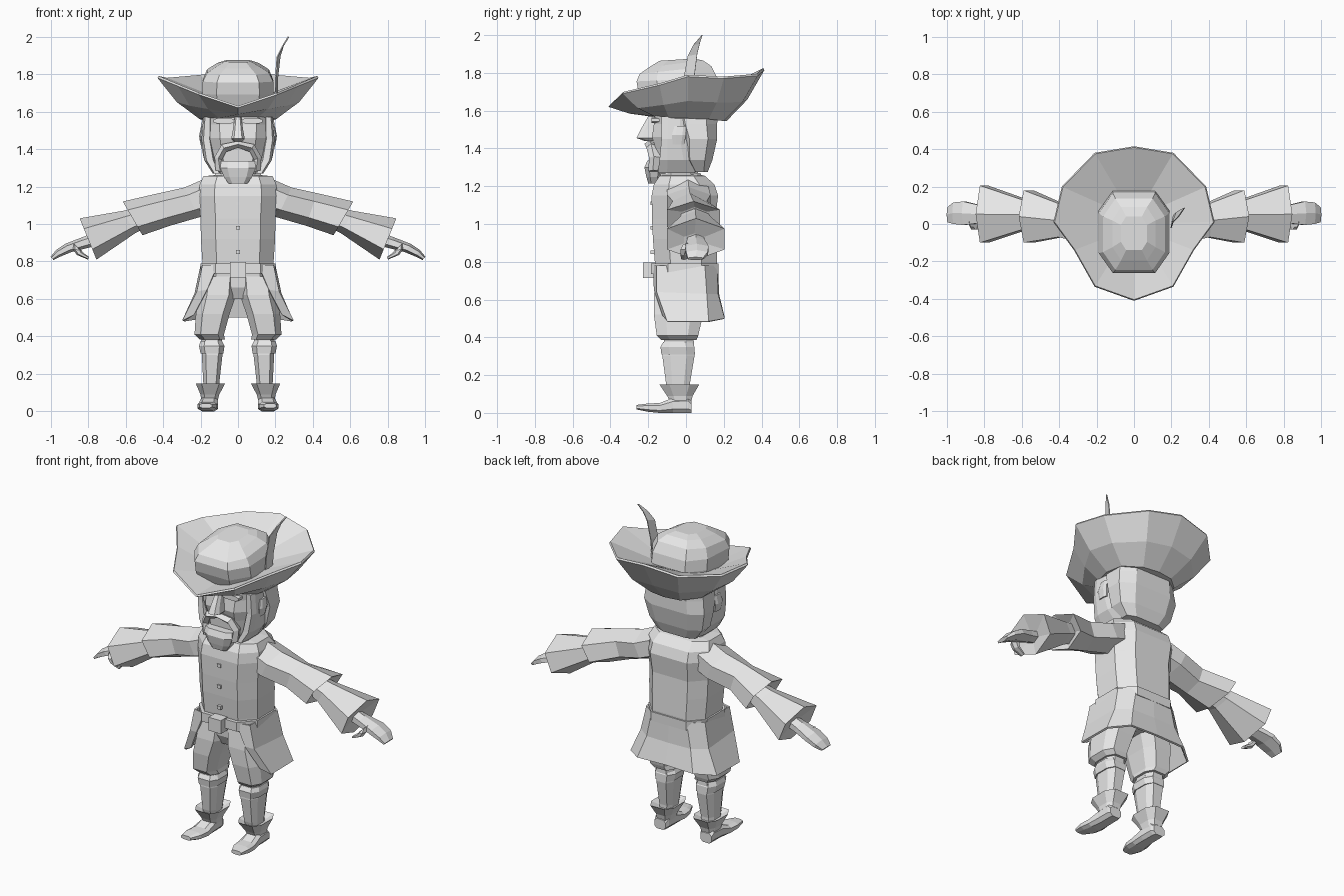
import bpy, bmesh, math

grey = bpy.data.materials.new("plain grey")
grey.diffuse_color = (0.8, 0.8, 0.8, 1)

# Cross-sections with extents -1..1
OCT = [(.6, -1), (1, -.5), (1, .5), (.6, 1), (-.6, 1), (-1, .5), (-1, -.5), (-.6, -1)]
HEX = [(math.cos(k * math.pi / 3), math.sin(k * math.pi / 3) / .866) for k in range(6)]


def loft(name, rings, caps=True, closed=True, mirror=False, thick=0):
    """Skin a list of equal-length point rings."""
    bm = bmesh.new()
    rows = [[bm.verts.new(p) for p in r] for r in rings]
    n = len(rows[0])
    for a, b in zip(rows, rows[1:]):
        for i in range(n if closed else n - 1):
            j = (i + 1) % n
            bm.faces.new((a[i], a[j], b[j], b[i]))
    if caps and closed:
        bm.faces.new(rows[0][::-1])
        bm.faces.new(rows[-1])
    bmesh.ops.recalc_face_normals(bm, faces=bm.faces)
    me = bpy.data.meshes.new(name)
    bm.to_mesh(me)
    bm.free()
    me.materials.append(grey)
    ob = bpy.data.objects.new(name, me)
    bpy.context.collection.objects.link(ob)
    if thick:
        ob.modifiers.new("thickness", 'SOLIDIFY').thickness = thick
    if mirror:
        ob.modifiers.new("mirror", 'MIRROR').use_mirror_merge = False
    return ob


def level(x0, x1, y0, y1, z, tilt=0, shape=OCT):
    """Horizontal ring; tilt raises the back and lowers the front."""
    return [((x0 + x1) / 2 + u * (x1 - x0) / 2, (y0 + y1) / 2 + v * (y1 - y0) / 2, z + v * tilt)
            for u, v in shape]


def body(x, y0, y1, z, tilt=0):
    return level(-x, x, y0, y1, z, tilt)


def arm_ring(tx, tz, bx, bz, y0, y1):
    """Sleeve ring between a top point and a bottom point."""
    return [((tx + bx) / 2 + u * (tx - bx) / 2, (y0 + y1) / 2 + v * (y1 - y0) / 2,
             (tz + bz) / 2 + u * (tz - bz) / 2) for u, v in HEX]


def upright(x0, x1, y, z0, z1):
    return [((x0 + x1) / 2 + u * (x1 - x0) / 2, y, (z0 + z1) / 2 + v * (z1 - z0) / 2) for u, v in OCT]


def block(name, x0, x1, y0, y1, z0, z1):
    sq = [(-1, -1), (1, -1), (1, 1), (-1, 1)]
    loft(name, [level(x0, x1, y0, y1, z, 0, sq) for z in (z0, z1)])


def whole(half):
    """Complete a right-hand outline, front centre to back centre."""
    return half + [(-x, y, z) for x, y, z in half[-2:0:-1]]


# Hat brim: underside, rim, shallow upper surface
rim = [(0, -.41, 1.62), (.21, -.335, 1.69), (.32, -.14, 1.735), (.43, .01, 1.78),
       (.385, .2, 1.77), (.21, .38, 1.785), (0, .415, 1.815)]
under = [(0, -.17, 1.57), (.1, -.16, 1.565), (.18, -.09, 1.56), (.205, .01, 1.56),
         (.19, .12, 1.555), (.1, .2, 1.545), (0, .215, 1.545)]
middle = [((a[0] + b[0]) / 2 * 1.03, (a[1] + b[1]) / 2 * 1.03, a[2] * .45 + b[2] * .55 - .008)
          for a, b in zip(rim, under)]
lip = [(x * .985, y * .985, z + .01) for x, y, z in rim]
over = [(x * .8, y * .8, z) for (x, y, _), z in zip(under, (1.63, 1.64, 1.655, 1.675, 1.69, 1.70, 1.705))]
loft("hat_brim", [whole(r) for r in (under, middle, rim, lip, over)])

# Hat crown
loft("hat_crown", [body(.18, -.22, .165, 1.62), body(.19, -.25, .175, 1.70, .01),
                   body(.188, -.262, .165, 1.765, .01), body(.165, -.245, .135, 1.815, .02),
                   body(.115, -.195, .09, 1.848, .018), body(.07, -.14, .04, 1.87, .006)])

# Feather
loft("feather", [[(.195, -.02, 1.66), (.205, .035, 1.66)], [(.198, -.01, 1.78), (.208, .045, 1.78)],
                 [(.205, .01, 1.89), (.222, .06, 1.90)], [(.235, .04, 1.95), (.24, .073, 1.955)],
                 [(.265, .083, 2.0), (.268, .087, 2.0)]], closed=False, thick=.006)

# Head and hair
loft("neck", [body(.1, -.11, .07, 1.2), body(.11, -.12, .06, 1.32)])
loft("face", [body(.08, -.15, 0, 1.25), body(.12, -.155, .03, 1.31), body(.15, -.16, .06, 1.40),
              body(.16, -.18, .08, 1.46), body(.165, -.17, .1, 1.53), body(.18, -.17, .12, 1.6)])
loft("hair", [body(.13, .03, .115, 1.275), body(.18, -.02, .14, 1.34), body(.205, -.03, .165, 1.45),
              body(.195, -.06, .165, 1.53), body(.185, -.08, .17, 1.6)])
loft("sideburn", [level(.09, .135, -.15, .05, 1.27), level(.12, .18, -.14, .03, 1.34),
                  level(.14, .195, -.13, .0, 1.45), level(.14, .185, -.13, .0, 1.57)], mirror=True)
loft("ear", [level(.17, .198, -.07, -.01, 1.42), level(.17, .208, -.075, 0, 1.47),
             level(.17, .198, -.06, 0, 1.52)], mirror=True)
loft("nose", [body(.022, -.22, -.15, 1.44), body(.036, -.262, -.15, 1.455),
              body(.028, -.24, -.15, 1.5), body(.018, -.2, -.14, 1.57)])
loft("brow", [upright(.02, .13, y, 1.535, 1.565) for y in (-.183, -.14)], mirror=True)

# Moustache framing the open mouth, then the pointed beard
loft("moustache", [[(x + a * w, y + b, z + a * h) for a, b in ((-1, 0), (0, -.025), (1, 0), (0, .05))]
                   for x, y, z, w, h in ((0, -.195, 1.425, 0, .018), (.075, -.185, 1.405, .012, .02),
                                         (.105, -.17, 1.35, .02, .008), (.095, -.175, 1.28, .025, .005))],
     mirror=True)
loft("beard", [body(.05, -.2, -.14, 1.215), body(.075, -.21, -.13, 1.25),
               body(.095, -.22, -.12, 1.30), body(.09, -.205, -.13, 1.335)])

# Coat body
loft("coat", [body(.195, -.155, .16, .72), body(.19, -.165, .165, .8), body(.198, -.175, .16, .92),
              body(.2, -.18, .155, 1.03), body(.21, -.182, .17, 1.15), body(.205, -.17, .15, 1.21),
              body(.185, -.14, .1, 1.255), body(.11, -.11, .07, 1.262)])
loft("coat_collar", [body(.135, -.145, .09, 1.24), body(.12, -.13, .075, 1.27)])
for z in (.85, .98, 1.11):
    block("coat_button", -.012, .012, -.188, -.17, z - .01, z + .01)

# Belt and buckle
loft("belt", [body(.2, -.185, .172, .735), body(.2, -.185, .172, .79)])
block("belt_buckle", -.042, .042, -.228, -.16, .715, .797)

# Coat skirt, open at the front
tails = [[(.11, -.175, .78), (.19, -.155, .78), (.2, .1, .78), (.12, .165, .78), (0, .17, .78)],
         [(.165, -.17, .65), (.22, -.155, .64), (.232, .11, .63), (.15, .17, .63), (0, .175, .63)],
         [(.235, -.125, .515), (.298, -.1, .485), (.295, .12, .485), (.19, .205, .5), (0, .205, .505)]]
loft("coat_skirt", [r + [(-x, y, z) for x, y, z in r[-2::-1]] for r in tails], closed=False, thick=.012)

# Breeches
loft("breeches_seat", [body(.06, -.12, .09, .6), body(.17, -.15, .12, .66), body(.19, -.155, .14, .75)])
loft("breeches_leg", [level(.07, .205, -.13, .055, .385), level(.075, .232, -.155, .065, .41),
                      level(.045, .225, -.17, .09, .52), level(.01, .205, -.17, .11, .62),
                      level(.005, .19, -.155, .12, .72)], mirror=True)

# Stocking and knee band
loft("stocking", [level(.11, .185, -.08, .02, .06), level(.1, .185, -.105, .02, .15),
                  level(.083, .193, -.125, .045, .3), level(.085, .195, -.115, .04, .4)], mirror=True)
loft("knee_band", [level(.078, .2, -.13, .047, .31), level(.072, .208, -.135, .045, .35),
                   level(.085, .2, -.12, .03, .375)], mirror=True)

# Boot: flared cuff and flat pointed foot
loft("boot_cuff", [level(.11, .195, -.08, .025, .05), level(.1, .2, -.1, .035, .09),
                   level(.068, .226, -.14, .07, .15), level(.1, .19, -.1, .025, .13)], mirror=True)
loft("boot_foot", [upright(.12, .195, .03, 0, .06), upright(.11, .2, .01, 0, .085),
                   upright(.108, .202, -.07, 0, .08), upright(.106, .212, -.14, 0, .052),
                   upright(.112, .216, -.2, .006, .05), upright(.14, .205, -.262, .018, .042)], mirror=True)

# Sleeves: two flared tiers
loft("upper_sleeve", [arm_ring(.17, 1.245, .16, 1.05, -.1, .12), arm_ring(.285, 1.195, .21, 1.035, -.1, .13),
                      arm_ring(.42, 1.165, .365, .99, -.07, .11), arm_ring(.615, 1.12, .51, .94, -.1, .18),
                      arm_ring(.57, 1.09, .51, .99, -.02, .11)], mirror=True)
loft("lower_sleeve", [arm_ring(.53, 1.09, .47, .99, -.02, .11), arm_ring(.615, 1.07, .55, .95, -.03, .13),
                      arm_ring(.845, 1.03, .755, .81, -.1, .205), arm_ring(.79, .95, .765, .88, -.01, .1)],
     mirror=True)

# Hand with curled fingers and thumb
loft("hand", [arm_ring(.75, .96, .73, .89, .01, .09), arm_ring(.83, .93, .81, .87, .005, .1),
              arm_ring(.92, .895, .89, .85, -.005, .12), arm_ring(.97, .862, .95, .825, 0, .115),
              arm_ring(1.0, .825, .985, .808, .01, .09)], mirror=True)
loft("thumb", [arm_ring(.88, .9, .85, .87, -.015, .035), arm_ring(.88, .865, .835, .86, -.03, .02),
               arm_ring(.86, .835, .83, .85, -.03, .015), arm_ring(.80, .81, .795, .825, -.025, .005)],
     mirror=True)
